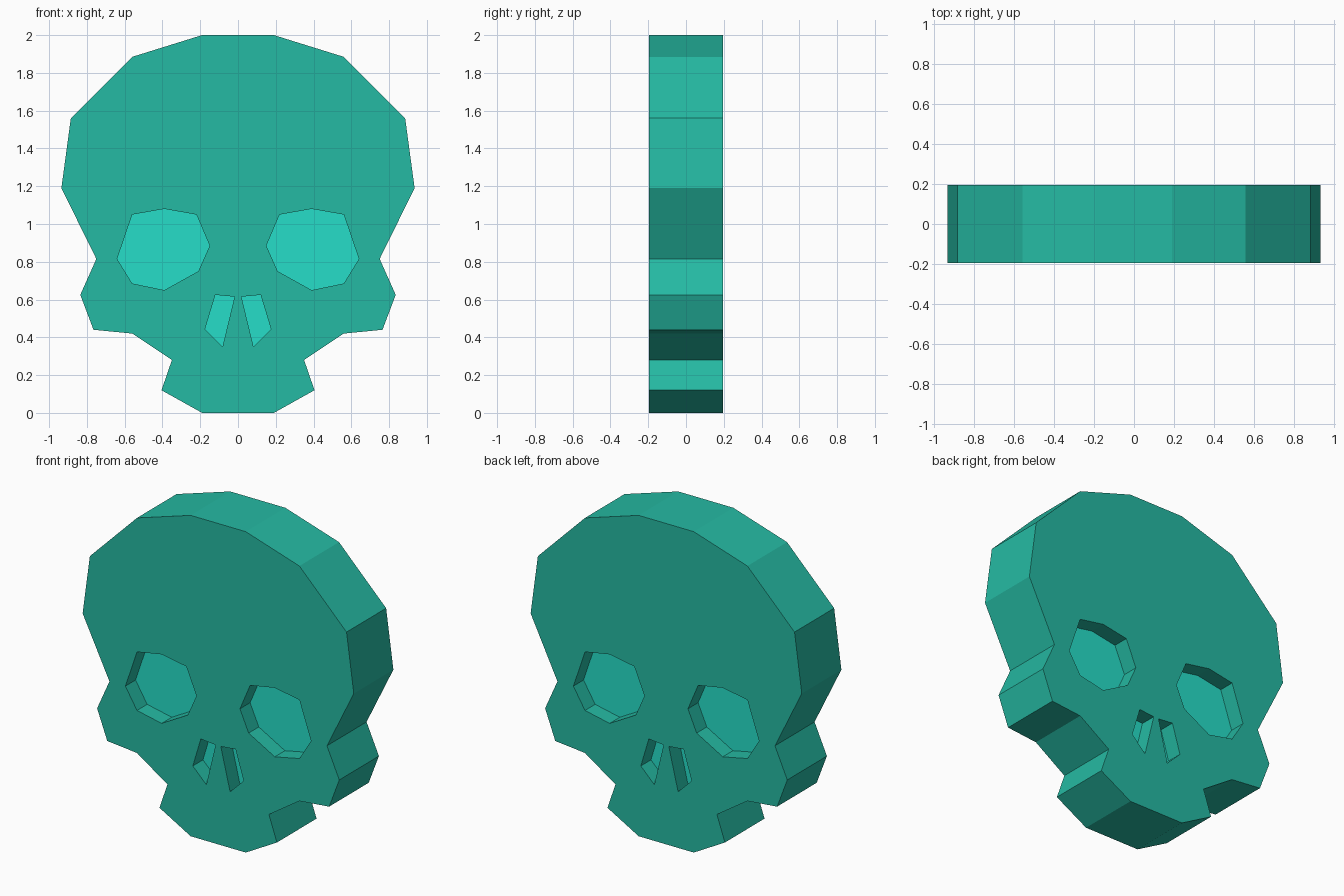
import bpy, bmesh

if "Cube" in bpy.data.objects:
    bpy.data.objects.remove(bpy.data.objects["Cube"])

HALF = 0.195      # half thickness of the slab
RECESS = 0.10     # depth of the sockets


def material(name, rgb):
    m = bpy.data.materials.new(name)
    lin = [((c / 255 + 0.055) / 1.055) ** 2.4 for c in rgb]
    m.diffuse_color = (*lin, 1)
    m.use_nodes = True
    m.node_tree.nodes["Principled BSDF"].inputs["Base Color"].default_value = m.diffuse_color
    return m


bone = material("teal", (37, 186, 163))
hollow = material("bright teal", (38, 222, 200))


def mirrored(pts):
    return [(-x, z) for x, z in reversed(pts)]


def add_prism(bm, pts, y0, y1):
    """Extrude an x-z outline from y0 to y1."""
    face = bm.faces.new([bm.verts.new((x, y0, z)) for x, z in pts])
    ext = bmesh.ops.extrude_face_region(bm, geom=[face], use_keep_orig=True)
    verts = [v for v in ext["geom"] if isinstance(v, bmesh.types.BMVert)]
    bmesh.ops.translate(bm, verts=verts, vec=(0, y1 - y0, 0))


def make_object(name, prisms):
    bm = bmesh.new()
    for p in prisms:
        add_prism(bm, *p)
    bmesh.ops.recalc_face_normals(bm, faces=bm.faces)
    me = bpy.data.meshes.new(name)
    bm.to_mesh(me)
    bm.free()
    ob = bpy.data.objects.new(name, me)
    bpy.context.collection.objects.link(ob)
    return ob


# Half outline of the head, from crown to chin
half = [(0.19, 2.0), (0.56, 1.885), (0.885, 1.56), (0.935, 1.19), (0.75, 0.815),
        (0.835, 0.625), (0.765, 0.44), (0.56, 0.42), (0.35, 0.28), (0.405, 0.12),
        (0.19, 0.0)]
skull = make_object("skull", [(half + mirrored(half), -HALF, HALF)])

# Eye and nose sockets, on both sides and on both the front and the back
eye = [(0.22, 1.05), (0.39, 1.08), (0.56, 1.05), (0.64, 0.815),
       (0.56, 0.685), (0.39, 0.65), (0.21, 0.75), (0.15, 0.885)]
nostril = [(0.018, 0.615), (0.12, 0.625), (0.175, 0.442), (0.082, 0.35)]
cuts = []
for pts in (eye, nostril):
    for outline in (pts, mirrored(pts)):
        for side in (-1, 1):
            cuts.append((outline, side * (HALF - RECESS), side * (HALF + 0.1)))
cutter = make_object("socket_cutter", cuts)
cutter.hide_render = True

mod = skull.modifiers.new("sockets", "BOOLEAN")
mod.operation = "DIFFERENCE"
mod.solver = "EXACT"
mod.object = cutter
dg = bpy.context.evaluated_depsgraph_get()
carved = bpy.data.meshes.new_from_object(skull.evaluated_get(dg))
skull.modifiers.clear()
skull.data = carved
bpy.data.objects.remove(cutter)

# Socket floors get the bright colour: faces along y lying inside the slab
carved.materials.clear()
carved.materials.append(bone)
carved.materials.append(hollow)
for p in carved.polygons:
    p.use_smooth = False
    inside = abs(p.normal.y) > 0.9 and abs(p.center.y) < HALF - 0.01
    p.material_index = 1 if inside else 0
